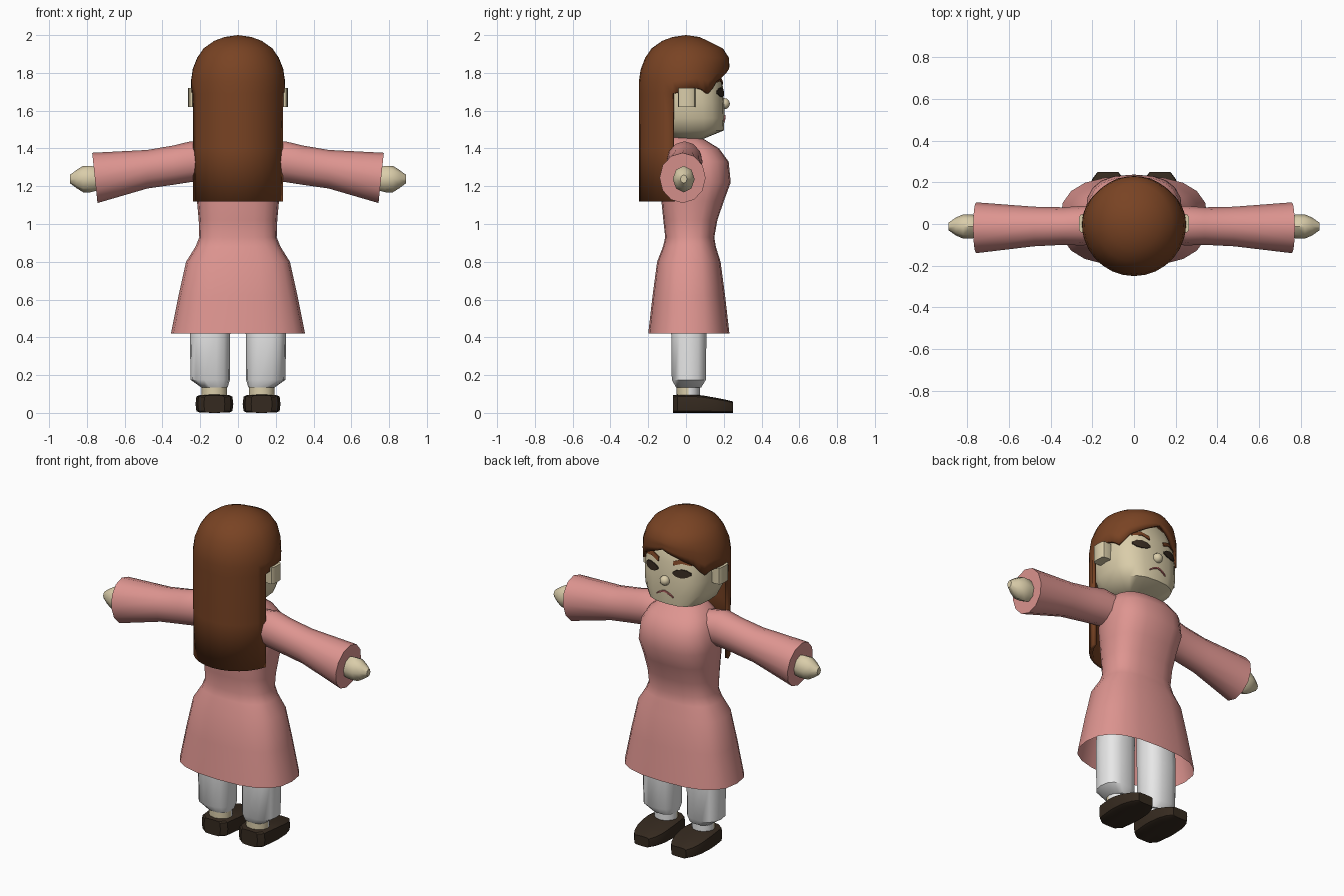
import bpy, bmesh, math
from mathutils import Vector

if "Cube" in bpy.data.objects:
    bpy.data.objects.remove(bpy.data.objects["Cube"])


def material(name, r, g, b):
    m = bpy.data.materials.new(name)
    m.diffuse_color = (r, g, b, 1)
    m.use_nodes = True
    m.node_tree.nodes["Principled BSDF"].inputs["Base Color"].default_value = m.diffuse_color
    return m


SKIN = material("skin", .70, .61, .40)
HAIR = material("brown hair", .19, .056, .017)
PINK = material("pink dress", .73, .30, .28)
WHITE = material("white cloth", .80, .80, .80)
DARK = material("dark brown", .036, .023, .014)
LIP = material("lip", .50, .15, .14)


def finish(name, bm, mats, angle=40):
    bmesh.ops.recalc_face_normals(bm, faces=bm.faces)
    me = bpy.data.meshes.new(name)
    bm.to_mesh(me)
    bm.free()
    ob = bpy.data.objects.new(name, me)
    bpy.context.collection.objects.link(ob)
    for m in mats:
        me.materials.append(m)
    bpy.ops.object.select_all(action='DESELECT')
    ob.select_set(True)
    bpy.context.view_layer.objects.active = ob
    bpy.ops.object.shade_smooth_by_angle(angle=math.radians(angle))
    return ob


def power(v, e):
    return math.copysign(abs(v) ** (2 / e), v)


def loft_mesh(rings, n=16, e=2.0, caps=(True, True)):
    """rings: (centre, u radius vector, v radius vector)"""
    bm = bmesh.new()
    loops = []
    for c, u, v in rings:
        c, u, v = Vector(c), Vector(u), Vector(v)
        loops.append([bm.verts.new(c + u * power(math.cos(2 * math.pi * i / n), e)
                                   + v * power(math.sin(2 * math.pi * i / n), e)) for i in range(n)])
    for a, b in zip(loops, loops[1:]):
        for i in range(n):
            j = (i + 1) % n
            bm.faces.new((a[i], a[j], b[j], b[i]))
    if caps[0]:
        bm.faces.new(loops[0])
    if caps[1]:
        bm.faces.new(loops[-1])
    return bm


def upright(rows, x=0):
    """rows: z, x radius, y radius, y centre, optional x centre"""
    return [((x if len(r) < 5 else r[4], r[3], r[0]), (r[1], 0, 0), (0, r[2], 0)) for r in rows]


def interp(table, t):
    for (t0, v0), (t1, v1) in zip(table, table[1:]):
        if t <= t1:
            return v0 + (v1 - v0) * max(0, t - t0) / (t1 - t0)
    return table[-1][1]


# head, neck, nose
HEAD = [(1.45, .10, .07, .02), (1.495, .175, .18, .02), (1.56, .205, .192, .012), (1.64, .212, .197, .005),
        (1.75, .207, .193, 0), (1.85, .18, .165, 0), (1.93, .10, .10, 0)]
finish("head", loft_mesh(upright(HEAD), 20, 2.7), [SKIN], 50)
finish("neck", loft_mesh(upright([(1.36, .085, .08, .0), (1.5, .08, .075, .0)]), 12), [SKIN])
bm = bmesh.new()
bmesh.ops.create_icosphere(bm, subdivisions=2, radius=.03)
bmesh.ops.translate(bm, verts=bm.verts, vec=(0, .203, 1.637))
finish("nose", bm, [SKIN], 60)


def face_y(x, z):
    a, b, c = [interp([(r[0], r[k]) for r in HEAD], z) for k in (1, 2, 3)]
    return c + b * (1 - min(.99, abs(x) / a) ** 2.7) ** (1 / 2.7)


# thin plates hugging the face, made as strips of (x, low z, high z)
def plate(name, strip, mat):
    bm = bmesh.new()
    cols = [[bm.verts.new((x, face_y(x, z) + d, z)) for z, d in ((lo, .005), (hi, .005), (hi, -.004), (lo, -.004))]
            for x, lo, hi in strip]
    for a, b in zip(cols, cols[1:]):
        for i in range(4):
            j = (i + 1) % 4
            bm.faces.new((a[i], a[j], b[j], b[i]))
    bm.faces.new(cols[0])
    bm.faces.new(cols[-1])
    finish(name, bm, [mat])


for s, side in ((1, "right"), (-1, "left")):
    plate(side + "_eye", [(s * x, lo, hi) for x, lo, hi in
                          ((.05, 1.69, 1.70), (.07, 1.677, 1.714), (.10, 1.672, 1.722),
                           (.13, 1.677, 1.718), (.15, 1.69, 1.704))], DARK)
    plate(side + "_eyebrow", [(s * x, lo, hi) for x, lo, hi in
                              ((.05, 1.738, 1.762), (.10, 1.757, 1.782), (.15, 1.748, 1.764))], HAIR)
plate("mouth", [(x, 1.567 - 2.6 * abs(x) ** 1.6, 1.578 - 2.6 * abs(x) ** 1.6 - .05 * abs(x))
                for x in (-.055, -.035, -.015, 0, .015, .035, .055)], LIP)

# hair: cap with a parted fringe and a long curtain at the back
SIDE_R = [(1.12, .248), (1.75, .25), (1.82, .24), (1.88, .216), (1.93, .182), (1.97, .125), (1.99, .07)]
FRONT_R = [(1.12, .205), (1.73, .207), (1.77, .216), (1.82, .23), (1.88, .228), (1.93, .195), (1.965, .13), (1.985, .07)]
FRINGE = [(0, 1.835), (25, 1.79), (50, 1.745), (56, 1.69), (66, 1.69), (70, 1.725), (106.3, 1.69)]
angles = [-16.3 + 212.6 * i / 28 for i in range(29)] + [196.3 + 147.4 * i / 12 for i in range(1, 12)]
bm = bmesh.new()
top = bm.verts.new((0, 0, 2.0))
cols = []
for deg in angles:
    a = math.radians(deg)
    back = deg > 196 or deg < -16
    edge = 1.69 if back else interp(FRINGE, abs(deg - 90))
    f = max(0, math.sin(a)) ** 2
    col = []
    levels = [1.99, 1.97, 1.93, 1.88] + [1.88 + (edge - 1.88) * k / 3 for k in (1, 2, 3)]
    if back:
        levels += [1.4, 1.12]
    for z in levels:
        r = interp(SIDE_R, z) * (1 - f) + interp(FRONT_R, z) * f
        col.append(bm.verts.new((r * math.cos(a), r * math.sin(a), z)))
    cols.append(col)
for i, a in enumerate(cols):
    b = cols[(i + 1) % len(cols)]
    bm.faces.new((top, a[0], b[0]))
    for k in range(min(len(a), len(b)) - 1):
        bm.faces.new((a[k], a[k + 1], b[k + 1], b[k]))
hair = finish("hair", bm, [HAIR], 45)
mod = hair.modifiers.new("thickness", 'SOLIDIFY')
mod.thickness = .02
mod.offset = -1

# dress, open at the hem
DRESS = [(1.465, .085, .07, .0), (1.44, .13, .10, .01), (1.40, .185, .145, .03), (1.33, .222, .178, .048),
         (1.22, .232, .185, .052), (1.12, .217, .165, .035), (1.02, .208, .143, .023), (.93, .205, .13, .02),
         (.88, .225, .14, .018), (.80, .275, .168, .015), (.62, .315, .192, .015), (.42, .355, .215, .015)]
finish("dress", loft_mesh(upright(DRESS), 20, 2.6, (True, False)), [PINK], 50)

for s, side in ((1, "right"), (-1, "left")):
    # sleeve: x, y centre, z centre, y radius, z radius, forward lean of the cuff
    sleeve = [(.10, 0, 1.325, .09, .09, 0), (.25, -.008, 1.33, .095, .108, 0), (.34, -.01, 1.312, .09, .104, 0),
              (.48, -.012, 1.29, .095, .102, 0), (.758, -.018, 1.244, .122, .133, .014)]
    finish(side + "_sleeve", loft_mesh([((s * x, y, z), (0, ry, 0), (s * l, 0, rz))
                                        for x, y, z, ry, rz, l in sleeve], 12), [PINK], 45)
    hand = [(.74, .05, .06), (.78, .058, .07), (.82, .058, .07), (.855, .043, .048), (.89, .018, .022)]
    finish(side + "_hand", loft_mesh([((s * x, -.012, 1.238), (0, ry, 0), (0, 0, rz))
                                      for x, ry, rz in hand], 8), [SKIN], 50)
    # ear
    finish(side + "_ear", loft_mesh(upright([(1.62, .035, .046, .003), (1.72, .035, .046, .003)], s * .23), 12, 4),
           [SKIN])
    # trouser leg
    leg = [(.135, .07, .068, .014, s * .125), (.175, .104, .092, .015, s * .147),
           (.42, .107, .095, .015, s * .148), (.72, .10, .095, .015, s * .14)]
    finish(side + "_trouser_leg", loft_mesh(upright(leg), 14, 2.6), [WHITE])
    # ankle: skin behind, white sock in front
    bm = loft_mesh(upright([(.07, .068, .062, .012), (.16, .068, .062, .012)], s * .125), 12)
    bmesh.ops.recalc_face_normals(bm, faces=bm.faces)
    for f in bm.faces:
        f.normal_update()
        f.material_index = 1 if f.normal.y > 0 else 0
    finish(side + "_ankle", bm, [SKIN, WHITE])
    # shoe: slices along y with half width and height
    shoe = [(-.07, .055, .093), (-.045, .088, .097), (.05, .10, .096), (.09, .10, .092),
            (.16, .094, .08), (.215, .076, .069), (.25, .05, .06)]
    bm = loft_mesh([((s * .125, y, h / 2), (w, 0, 0), (0, 0, h / 2)) for y, w, h in shoe], 12, 6)
    finish(side + "_shoe", bm, [DARK], 35)
